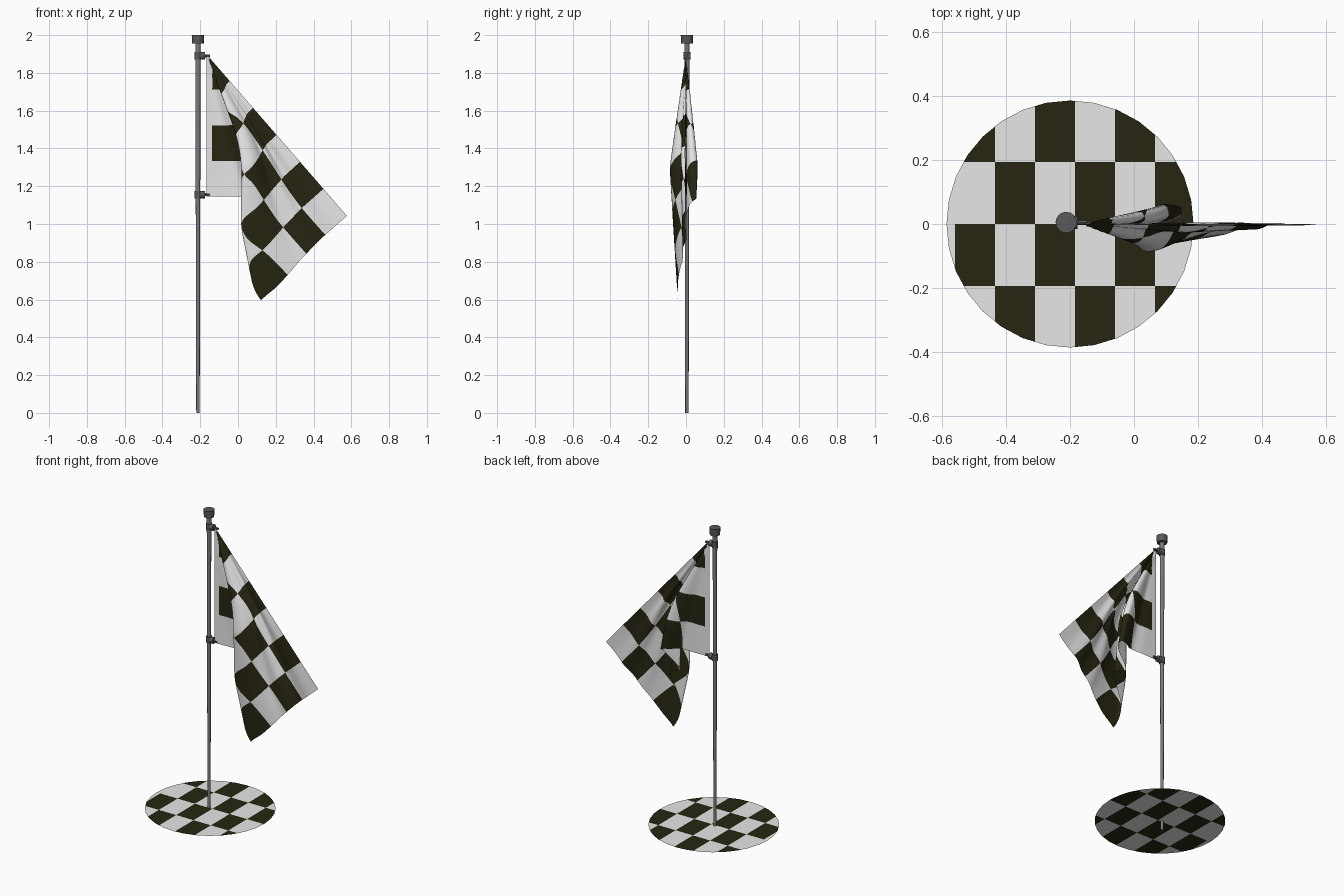
import bpy, bmesh, math
from mathutils import Vector

if "Cube" in bpy.data.objects:
    bpy.data.objects.remove(bpy.data.objects["Cube"])


def material(name, rgb):
    m = bpy.data.materials.new(name)
    m.diffuse_color = (*rgb, 1)
    m.use_nodes = True
    m.node_tree.nodes["Principled BSDF"].inputs["Base Color"].default_value = m.diffuse_color
    return m


LIGHT = material("off_white", (0.8, 0.8, 0.8))
DARK = material("near_black", (0.02, 0.019, 0.006))
METAL = material("pole_grey", (0.2, 0.2, 0.21))
CAP = material("dark_grey", (0.1, 0.1, 0.1))


def finish(name, bm, mats, smooth=None):
    me = bpy.data.meshes.new(name)
    bm.to_mesh(me)
    bm.free()
    ob = bpy.data.objects.new(name, me)
    bpy.context.collection.objects.link(ob)
    for m in mats:
        me.materials.append(m)
    if smooth:
        bpy.ops.object.select_all(action='DESELECT')
        ob.select_set(True)
        bpy.context.view_layer.objects.active = ob
        bpy.ops.object.shade_smooth_by_angle(angle=math.radians(smooth))
    return ob


def rod(name, a, b, r1, r2, mat, sides=16):
    a, b = Vector(a), Vector(b)
    bm = bmesh.new()
    bmesh.ops.create_cone(bm, cap_ends=True, segments=sides, radius1=r1, radius2=r2,
                          depth=(b - a).length)
    turn = (b - a).to_track_quat('Z', 'Y').to_matrix()
    for v in bm.verts:
        v.co = turn @ v.co + (a + b) / 2
    return finish(name, bm, [mat], 40)


# Pole, cap and the two flag clamps
PX, PY = -0.212, 0.005
rod("pole", (PX, PY, 0), (PX, PY, 1.96), 0.009, 0.014, METAL)
rod("pole_cap", (PX, PY, 1.955), (PX, PY, 2.0), 0.031, 0.033, CAP)
for label, z in (("upper", 1.89), ("lower", 1.155)):
    rod(label + "_clamp_collar", (PX, PY, z - 0.02), (PX, PY, z + 0.02), 0.018, 0.018, CAP)
    rod(label + "_clamp_block", (PX + 0.01, PY, z), (PX + 0.036, PY, z), 0.02, 0.02, CAP, 12)
    rod(label + "_clamp_pin", (PX + 0.03, PY, z), (PX + 0.065, PY, z), 0.008, 0.008, CAP, 8)

# Flat chequered disc, cut along the square borders
bm = bmesh.new()
bmesh.ops.create_circle(bm, cap_ends=True, segments=32, radius=0.386)
for v in bm.verts:
    v.co += Vector((-0.2, 0, 0.06))
X0, W, H = -0.56, 0.125, 0.193
cuts = [((X0 + W * i, 0, 0), (1, 0, 0)) for i in range(6)]
cuts += [((0, H * j, 0), (0, 1, 0)) for j in (-1, 0, 1)]
for co, no in cuts:
    bmesh.ops.bisect_plane(bm, geom=bm.verts[:] + bm.edges[:] + bm.faces[:],
                           plane_co=co, plane_no=no)
for f in bm.faces:
    c = f.calc_center_median()
    i, j = math.floor((c.x - X0) / W), math.floor(c.y / H)
    f.material_index = 1 if i >= 0 and (i + j) % 2 == 1 else 0
    if f.normal.z < 0:
        f.normal_flip()
# shift parity so the front row starts dark in its second square
front = min(bm.faces, key=lambda f: (f.calc_center_median() - Vector((-0.25, -0.1, 0.06))).length)
if front.material_index == 0:
    for f in bm.faces:
        if f.calc_center_median().x > X0:
            f.material_index = 1 - f.material_index
finish("base_disc", bm, [LIGHT, DARK])

# Draped flag: folds fan out from the upper clamp.
# Columns: angle on the cloth from the hoist, swing from vertical, swing in depth
FOLDS = [(0, 0, 0), (8, 8, 0.4), (15, 15, 0.5), (20, 18.5, 4.0), (24, 21, 5.5), (28, 20, 2.2),
         (36, 13.5, -1.2), (41, 18, -3), (46, 14.5, -4.3), (51, 11.5, -5.6), (56, 12.3, -7.5),
         (60, 17, -7.2), (65, 21.5, -5), (69, 24.5, -2.6), (74, 28.5, -2.2), (79, 32, 0.4),
         (84, 36.5, -0.6), (90, 41, 0)]


def fold(phi):
    """Smooth curve through the fold table."""
    n = len(FOLDS) - 1
    k = next((i for i in range(n) if phi <= FOLDS[i + 1][0]), n - 1)
    p0, p1, p2, p3 = (FOLDS[min(max(k + d, 0), n)] for d in (-1, 0, 1, 2))
    h = p2[0] - p1[0]
    t = (phi - p1[0]) / h
    out = []
    for c in (1, 2):
        m1 = (p2[c] - p0[c]) / (p2[0] - p0[0]) * h
        m2 = (p3[c] - p1[c]) / (p3[0] - p1[0]) * h
        out.append((2*t**3 - 3*t*t + 1) * p1[c] + (t**3 - 2*t*t + t) * m1
                   + (3*t*t - 2*t**3) * p2[c] + (t**3 - t*t) * m2)
    return out


def ease(a, b, x):
    t = min(max((x - a) / (b - a), 0), 1)
    return t * t * (3 - 2 * t)


def drape(u, v):
    r, phi = math.hypot(u, v), math.degrees(math.atan2(u, v)) if u or v else 0
    swing, depth = fold(min(phi, 90))
    # the folded middle sags: leans out near the clamp, hangs straighter below
    swing += 9 * ease(15, 30, phi) * (1 - ease(56, 90, phi)) * (1 - ease(0.4, 1.0, r))
    reach = r if r < 0.65 else 0.65 - 0.45 * (r - 0.65)
    a = math.radians(swing)
    s = r * (1 - 0.02 * ease(20, 56, phi) * (1 - ease(56, 90, phi)))
    return (-0.168 + s * math.sin(a), reach * math.sin(math.radians(depth)), 1.9 - s * math.cos(a))


NU, NV, CELL = 72, 48, 12
bm = bmesh.new()
grid = [[bm.verts.new(drape(1.135 * i / NU, 0.755 * j / NV)) for j in range(NV + 1)]
        for i in range(NU + 1)]
for i in range(NU):
    for j in range(NV):
        f = bm.faces.new((grid[i][j], grid[i][j + 1], grid[i + 1][j + 1], grid[i + 1][j]))
        f.material_index = 1 if i >= 2 and (i // CELL + j // CELL) % 2 == 0 else 0
finish("flag", bm, [LIGHT, DARK], 80)
